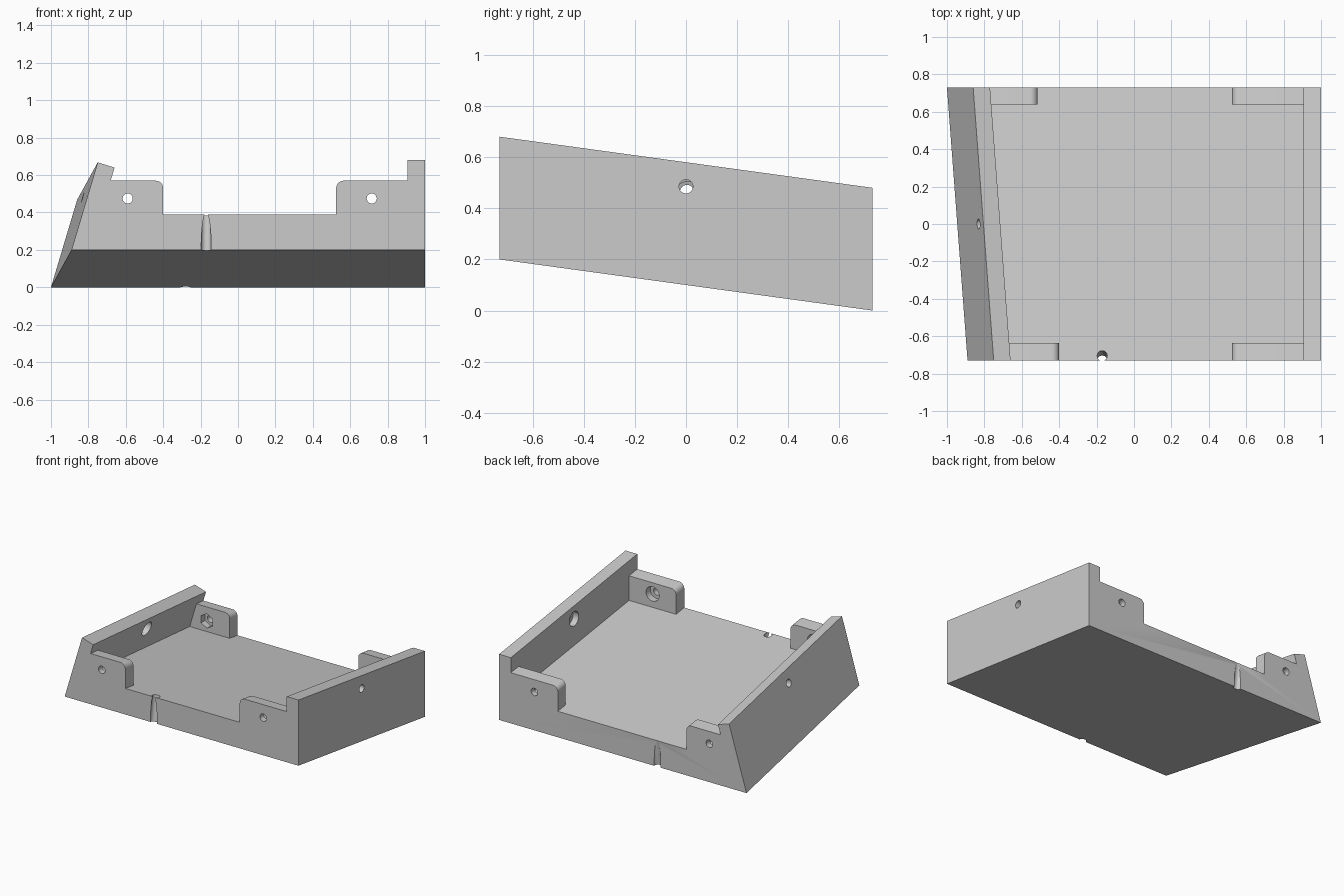
import bpy, bmesh
from math import sin, cos, pi
from mathutils import Vector

if "Cube" in bpy.data.objects:
    bpy.data.objects.remove(bpy.data.objects["Cube"])

Y = 0.73              # half depth
SLOPE = -0.2 / 1.46   # fall of the whole tray towards the back
SKEW = -0.11 / 1.46   # sideways drift of the slanted wall


def prism(name, profile, y0, y1):
    """Extrude an x-z profile (given at the front) along y; points are (x, z, skewed)."""
    bm = bmesh.new()
    rings = [[bm.verts.new((x + s * SKEW * (y + Y), y, z + SLOPE * (y + Y)))
              for x, z, s in profile] for y in (y0, y1)]
    n = len(profile)
    bm.faces.new(rings[0])
    bm.faces.new(rings[1][::-1])
    for i in range(n):
        j = (i + 1) % n
        bm.faces.new((rings[0][i], rings[1][i], rings[1][j], rings[0][j]))
    bmesh.ops.recalc_face_normals(bm, faces=bm.faces)
    return finish(name, bm)


def finish(name, bm):
    me = bpy.data.meshes.new(name)
    bm.to_mesh(me)
    bm.free()
    ob = bpy.data.objects.new(name, me)
    bpy.context.collection.objects.link(ob)
    return ob


def combine(target, other, operation):
    bpy.context.view_layer.objects.active = target
    mod = target.modifiers.new(operation, 'BOOLEAN')
    mod.operation, mod.solver, mod.object = operation, 'EXACT', other
    bpy.ops.object.modifier_apply(modifier=mod.name)
    bpy.data.objects.remove(other)


def drill(target, start, end, r, sides=32):
    a, b = Vector(start), Vector(end)
    bm = bmesh.new()
    bmesh.ops.create_cone(bm, cap_ends=True, segments=sides, radius1=r, radius2=r,
                          depth=(b - a).length)
    cutter = finish("drill_cutter", bm)
    cutter.hide_render = True
    cutter.rotation_mode = 'QUATERNION'
    cutter.rotation_quaternion = (b - a).to_track_quat('Z', 'Y')
    cutter.location = (a + b) / 2
    bpy.context.view_layer.update()
    combine(target, cutter, 'DIFFERENCE')


# Sloping floor with upright right wall and leaning left wall
tray = prism("wedge_tray", [
    (-0.89, 0.2, 1), (1, 0.2, 0), (1, 0.68, 0), (0.905, 0.68, 0), (0.905, 0.39, 0),
    (-0.735, 0.39, 1), (-0.66, 0.64, 1), (-0.75, 0.668, 1)], -Y, Y)

# Four corner tabs with one rounded corner each
R, TOP = 0.04, 0.57
for y0, y1, xl, shift in ((-Y, -0.635, -0.40, 0), (0.64, Y, -0.515, -0.11)):
    arc = [(cos(t) * R, sin(t) * R) for t in [k * pi / 16 for k in range(9)]]
    left = [(-0.77 + shift, 0.35, 0), (xl, 0.35, 0)]
    left += [(xl - R + c, TOP - R + s, 0) for c, s in arc]
    left += [(-0.70 + shift, TOP, 0)]
    right = [(0.95, 0.35, 0), (0.525, 0.35, 0)]
    right += [(0.525 + R - c, TOP - R + s, 0) for c, s in arc]
    right += [(0.95, TOP, 0)]
    combine(tray, prism("left_tab", left, y0, y1), 'UNION')
    combine(tray, prism("right_tab", right, y0, y1), 'UNION')

# Tab screw holes: round recesses in front, hexagonal ones at the back
for side, sides in ((-1, 32), (1, 6)):
    z = 0.475 if side < 0 else 0.28
    for x in (-0.59 if side < 0 else -0.70, 0.715):
        drill(tray, (x, side * 0.8, z), (x, side * 0.55, z), 0.027)
        drill(tray, (x, side * 0.685, z), (x, side * 0.55, z), 0.053, sides)

# Side wall holes with inner recesses
drill(tray, (1.1, 0, 0.485), (0.8, 0, 0.485), 0.027)
drill(tray, (0.95, 0, 0.485), (0.8, 0, 0.485), 0.053)
outer = Vector((-0.83, 0, 0.48))
inward = Vector((0.465, 0.035, -0.14)).normalized()
drill(tray, outer - inward * 0.1, outer + inward * 0.2, 0.027)
drill(tray, outer + inward * 0.05, outer + inward * 0.2, 0.053)

# Cable notches, square to the floor, in the front and back edges
up = Vector((0, -SLOPE, 1))
for p in (Vector((-0.17, -Y, 0.2)), Vector((-0.28, Y, 0))):
    drill(tray, p - up * 0.1, p + up * 0.3, 0.027)

# Smooth the round holes and corners, keep edges sharp
bpy.ops.object.select_all(action='DESELECT')
tray.select_set(True)
bpy.context.view_layer.objects.active = tray
bpy.ops.object.shade_smooth_by_angle(angle=pi / 9)
